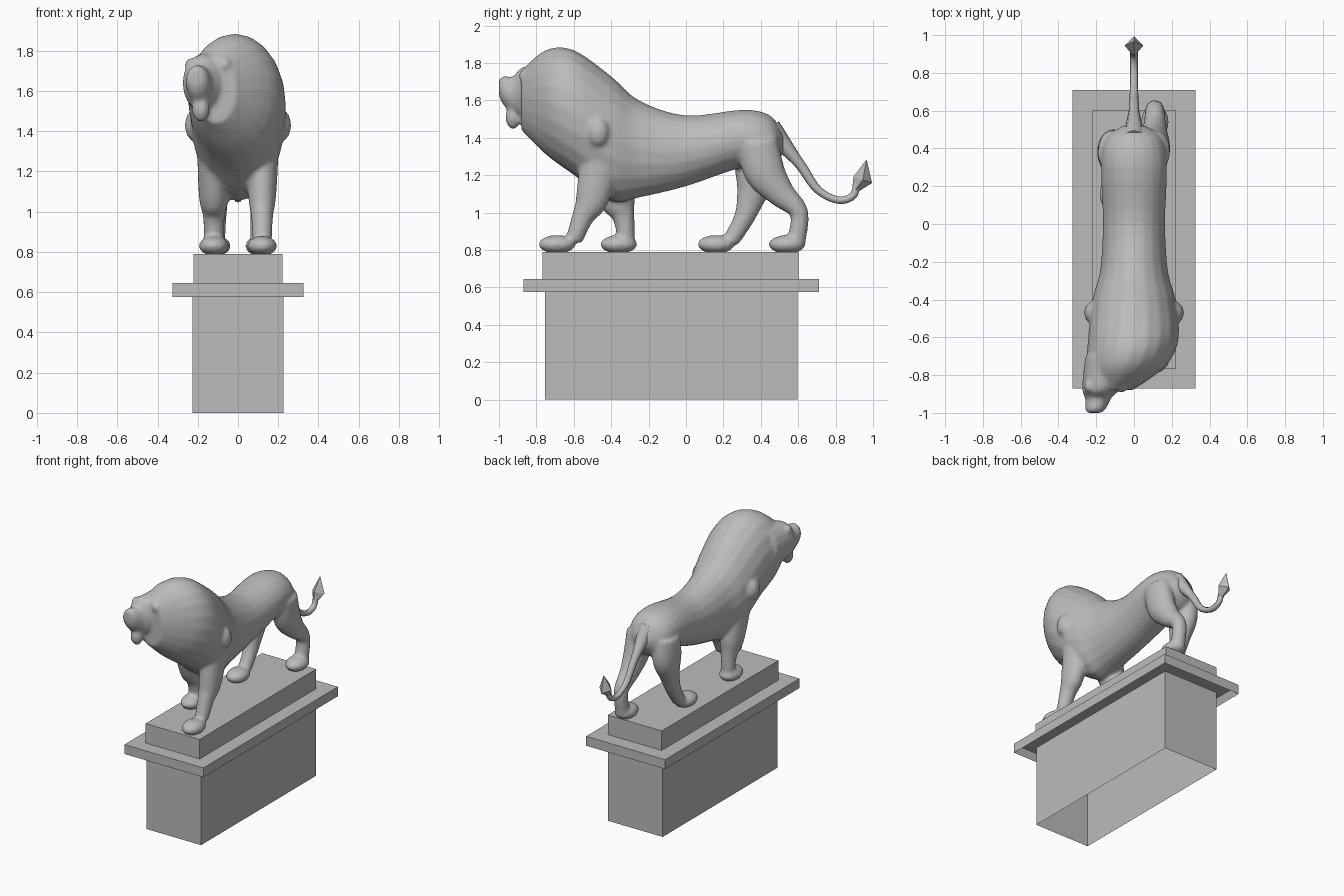
import bpy, bmesh, math
from mathutils import Vector

cube = bpy.data.objects.get("Cube")
if cube:
    bpy.data.objects.remove(cube, do_unlink=True)

grey = (0.5, 0.5, 0.5, 1)
stone = bpy.data.materials.new("grey stone")
stone.use_nodes = True
stone.diffuse_color = grey
stone.node_tree.nodes["Principled BSDF"].inputs["Base Color"].default_value = grey


def finish(name, bm, smooth=False):
    """Turn a bmesh into a named stone object."""
    bmesh.ops.recalc_face_normals(bm, faces=bm.faces)
    for face in bm.faces:
        face.smooth = smooth
    mesh = bpy.data.meshes.new(name)
    bm.to_mesh(mesh)
    bm.free()
    mesh.materials.append(stone)
    obj = bpy.data.objects.new(name, mesh)
    bpy.context.scene.collection.objects.link(obj)
    return obj


def spline_rows(rows, steps=4):
    """Fill in rows between the given ones along a smooth curve."""
    points = [Vector(row) for row in rows]
    filled = []
    for i in range(len(points) - 1):
        start, end = points[i], points[i + 1]
        before = points[max(i - 1, 0)]
        after = points[min(i + 2, len(points) - 1)]
        leave, arrive = (end - before) / 2, (after - start) / 2
        for step in range(steps):
            t = step / steps
            bend = (leave * (1 - t) - arrive * t) * t * (1 - t)
            ease = t * t * (3 - 2 * t)
            filled.append(start.lerp(end, ease) + bend)
    return filled + [points[-1]]


def loft(bm, rings, sides=20):
    """Skin elliptical rings given as (centre, half axis, half axis)."""
    angles = [math.tau * i / sides for i in range(sides)]
    loops = [[bm.verts.new(centre + u * math.cos(a) + v * math.sin(a)) for a in angles]
             for centre, u, v in rings]
    for lower, upper in zip(loops, loops[1:]):
        for i in range(sides):
            bm.faces.new((lower[i - 1], lower[i], upper[i], upper[i - 1]))
    bm.faces.new(loops[0])
    bm.faces.new(loops[-1])


def trunk(bm, sections, turn):
    """Sections of y, top, bottom, half width; turn gives x from y."""
    rings = []
    for y, top, bottom, width in spline_rows(sections):
        centre = Vector((turn(y), y, (top + bottom) / 2))
        rings.append((centre, Vector((width, 0, 0)), Vector((0, 0, (top - bottom) / 2))))
    loft(bm, rings)


def blob(bm, centre, size):
    made = bmesh.ops.create_uvsphere(bm, u_segments=16, v_segments=10, radius=1)["verts"]
    bmesh.ops.scale(bm, vec=size, verts=made)
    bmesh.ops.translate(bm, vec=centre, verts=made)


def leg(bm, x, joints, paw_y):
    """Joints of y, z, radius, swept in the side plane and ending in a paw."""
    rows = spline_rows(joints)
    rings = []
    for i, (y, z, radius) in enumerate(rows):
        along = rows[min(i + 1, len(rows) - 1)] - rows[max(i - 1, 0)]
        across = Vector((0, -along.y, along.x)).normalized() * radius
        width = 0.025 + radius / 2
        rings.append((Vector((x, y, z)), Vector((width, 0, 0)), across))
    loft(bm, rings)
    blob(bm, (x, paw_y, 0.83), (0.075, 0.1, 0.05))


def box(name, half_x, y_range, z_range, underside="closed"):
    (front, back), (low, high) = y_range, z_range
    bm = bmesh.new()
    bmesh.ops.create_cube(bm, size=1)
    bmesh.ops.scale(bm, vec=(2 * half_x, back - front, high - low), verts=bm.verts)
    bmesh.ops.translate(bm, vec=(0, (front + back) / 2, (low + high) / 2), verts=bm.verts)
    bottom = min(bm.faces, key=lambda face: face.calc_center_median().z)
    if underside == "open":
        bmesh.ops.delete(bm, geom=[bottom], context="FACES_ONLY")
    elif underside == "recessed":
        bmesh.ops.inset_region(bm, faces=[bottom], thickness=0.03)
        bmesh.ops.translate(bm, vec=(0, 0, 0.05), verts=bottom.verts)
    finish(name, bm)


# Pedestal
box("pedestal_base", 0.225, (-0.755, 0.595), (0, 0.6), "open")
box("pedestal_ledge", 0.325, (-0.87, 0.71), (0.575, 0.645), "recessed")
box("pedestal_top", 0.222, (-0.768, 0.602), (0.64, 0.79))

# Torso swelling into the mane, drifting right towards the face
lion = bmesh.new()
trunk(lion, [
    (0.52, 1.42, 1.32, 0.06),
    (0.45, 1.52, 1.23, 0.15),
    (0.3, 1.55, 1.24, 0.175),
    (0, 1.52, 1.14, 0.165),
    (-0.25, 1.6, 1.08, 0.18),
    (-0.4, 1.73, 1.06, 0.22),
    (-0.6, 1.87, 1.2, 0.24),
    (-0.75, 1.87, 1.31, 0.21),
    (-0.88, 1.76, 1.44, 0.1),
], turn=lambda y: -max(0, -y - 0.55) ** 2)

# Head turned to the right, with jaw, ears and mane locks
trunk(lion, [
    (-0.7, 1.8, 1.46, 0.13),
    (-0.87, 1.78, 1.5, 0.1),
    (-0.92, 1.73, 1.52, 0.07),
    (-0.98, 1.73, 1.58, 0.055),
    (-1, 1.71, 1.63, 0.035),
], turn=lambda y: 0.06 + 0.27 * y)
blob(lion, (-0.185, -0.925, 1.51), (0.045, 0.04, 0.065))
for side in (-1, 1):
    blob(lion, (-0.15 + side * 0.085, -0.86, 1.73), (0.03, 0.035, 0.035))
    blob(lion, (side * 0.215, -0.47, 1.43), (0.05, 0.06, 0.08))

# Front legs: left reaching forward, right trailing
shoulder = (-0.44, 1.35, 0.12)
leg(lion, 0.12, [shoulder, (-0.5, 1.08, 0.09), (-0.55, 0.98, 0.06), (-0.6, 0.85, 0.045)], -0.69)
leg(lion, -0.12, [shoulder, (-0.37, 1.08, 0.1), (-0.335, 0.98, 0.06), (-0.32, 0.85, 0.045)], -0.36)

# Hind legs: left pushing back, right stepping forward
hip = (0.38, 1.38, 0.11)
leg(lion, 0.11, [hip, (0.42, 1.22, 0.11), (0.51, 1.1, 0.075), (0.605, 1, 0.05), (0.59, 0.85, 0.05)], 0.54)
leg(lion, -0.11, [hip, (0.38, 1.22, 0.12), (0.35, 1.09, 0.08), (0.31, 0.97, 0.055), (0.24, 0.85, 0.045)], 0.16)
body = finish("lion_body", lion, smooth=True)

# Fuse the overlapping masses into one smooth skin
fuse = body.modifiers.new("fuse", "REMESH")
fuse.mode = "VOXEL"
fuse.voxel_size = 0.012
fuse.use_smooth_shade = True
relax = body.modifiers.new("relax", "SMOOTH")
relax.factor = 0.5
relax.iterations = 6

# Tail, thick at the root
curve = bpy.data.curves.new("tail", "CURVE")
curve.dimensions = "3D"
curve.bevel_depth = 0.02
curve.bevel_resolution = 2
curve.resolution_u = 6
curve.use_fill_caps = True
path = [(0.45, 1.45, 3), (0.6, 1.27, 1.4), (0.75, 1.09, 1), (0.88, 1.08, 1), (0.92, 1.16, 1)]
spline = curve.splines.new("BEZIER")
spline.bezier_points.add(len(path) - 1)
for point, (y, z, thickness) in zip(spline.bezier_points, path):
    point.co = (0, y, z)
    point.radius = thickness
    point.handle_left_type = point.handle_right_type = "AUTO"
curve.materials.append(stone)
bpy.context.scene.collection.objects.link(bpy.data.objects.new("tail", curve))

# Diamond tuft at the tail tip
tuft = bmesh.new()
loft(tuft, [(Vector((0, y, z)), Vector((r, 0, 0)), Vector((0, r, -r / 3)))
            for y, z, r in [(0.9, 1.11, 0.012), (0.945, 1.175, 0.05), (0.965, 1.28, 0.002)]], sides=4)
finish("tail_tuft", tuft)
